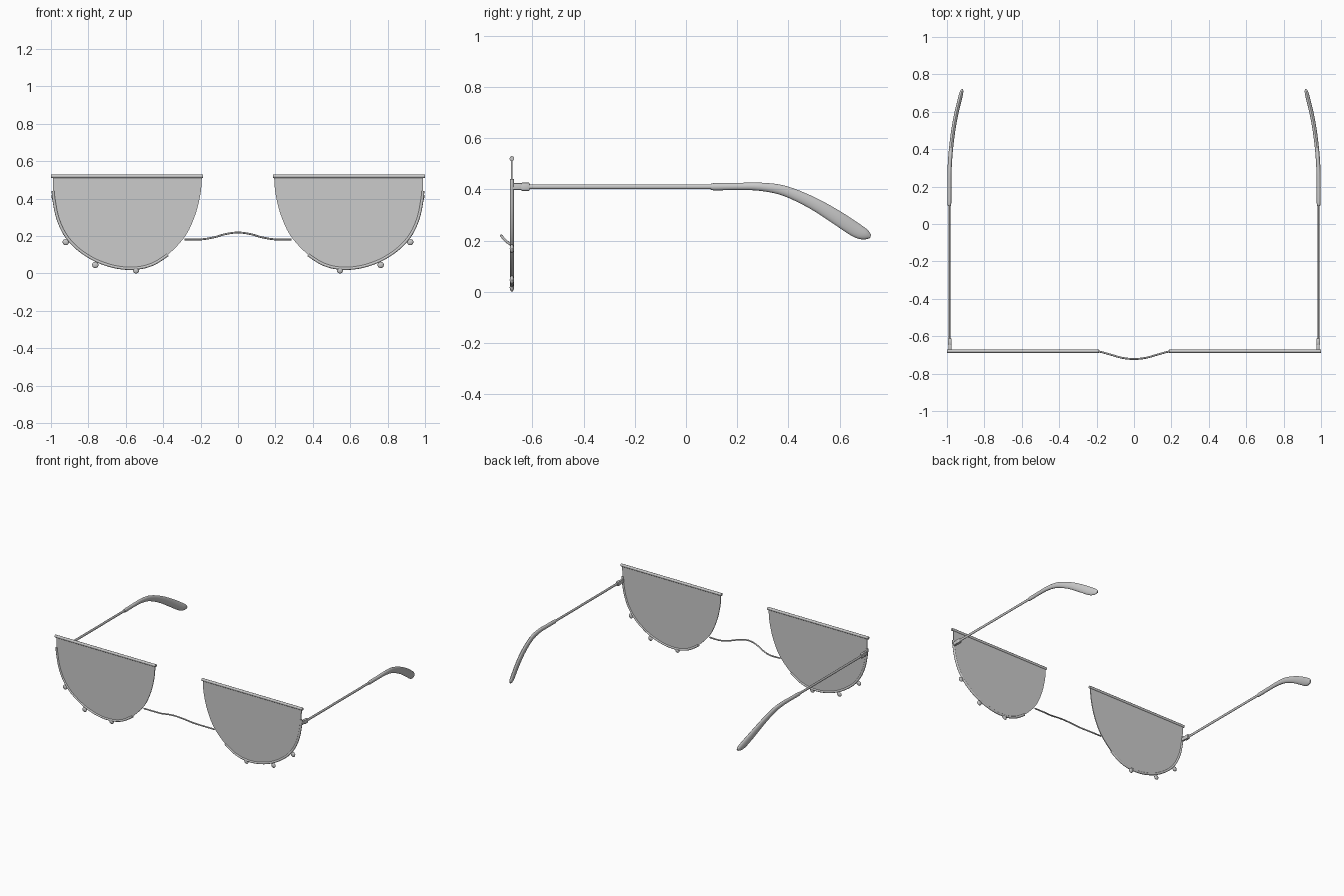
import bpy, bmesh, math
from mathutils import Vector

if "Cube" in bpy.data.objects:
    bpy.data.objects.remove(bpy.data.objects["Cube"])

FY = -0.68  # plane of the lenses


def smooth_path(pts, n=6):
    """Catmull-Rom through tuples of any length."""
    out = []
    for i in range(len(pts) - 1):
        p0, p1, p2 = pts[max(i - 1, 0)], pts[i], pts[i + 1]
        p3 = pts[min(i + 2, len(pts) - 1)]
        for k in range(n):
            t = k / n
            out.append(tuple(0.5 * (2 * b + (c - a) * t + (2 * a - 5 * b + 4 * c - d) * t * t
                             + (3 * b - a - 3 * c + d) * t ** 3)
                             for a, b, c, d in zip(p0, p1, p2, p3)))
    return out + [tuple(pts[-1])]


def finish(name, bm, mirror=True):
    bmesh.ops.recalc_face_normals(bm, faces=bm.faces)
    me = bpy.data.meshes.new(name)
    bm.to_mesh(me)
    bm.free()
    ob = bpy.data.objects.new(name, me)
    bpy.context.collection.objects.link(ob)
    bpy.ops.object.select_all(action='DESELECT')
    ob.select_set(True)
    bpy.context.view_layer.objects.active = ob
    bpy.ops.object.shade_smooth_by_angle(angle=math.radians(40))
    if mirror:
        ob.modifiers.new("mirror", 'MIRROR').use_mirror_merge = False
    return ob


def loft(name, path, ref, mirror=True, sides=12):
    """Elliptical tube; path rows are x, y, z, half width along ref, half width across."""
    bm = bmesh.new()
    rings = []
    pts = [Vector(p[:3]) for p in path]
    for i, p in enumerate(path):
        t = (pts[min(i + 1, len(pts) - 1)] - pts[max(i - 1, 0)]).normalized()
        v = t.cross(Vector(ref)).normalized()
        u = v.cross(t)
        rings.append([bm.verts.new(pts[i] + u * p[3] * math.cos(a) + v * p[4] * math.sin(a))
                      for a in (2 * math.pi * k / sides for k in range(sides))])
    for r, s in zip(rings, rings[1:]):
        for k in range(sides):
            bm.faces.new((r[k], r[(k + 1) % sides], s[(k + 1) % sides], s[k]))
    bm.faces.new(rings[0])
    bm.faces.new(rings[-1])
    return finish(name, bm, mirror)


def box(name, lo, hi, bevel=0.003):
    bm = bmesh.new()
    bmesh.ops.create_cube(bm, size=1)
    for v in bm.verts:
        v.co = Vector([(a + b) / 2 + c * (b - a) for a, b, c in zip(lo, hi, v.co)])
    bmesh.ops.bevel(bm, geom=bm.edges[:], offset=bevel, segments=2, affect='EDGES', profile=0.5)
    return finish(name, bm)


# Lens outlines: nose side, bottom, outer side
inner = [(0.193, 0.52), (0.2, 0.43), (0.228, 0.315), (0.282, 0.2), (0.375, 0.1)]
outer = [(0.375, 0.1), (0.455, 0.05), (0.545, 0.028), (0.65, 0.034), (0.76, 0.07),
         (0.86, 0.135), (0.925, 0.21), (0.965, 0.3), (0.985, 0.4), (0.988, 0.44)]
outline = smooth_path(inner + outer[1:] + [(0.99, 0.52)])

# Lens slabs
bm = bmesh.new()
face = bm.faces.new([bm.verts.new((x, FY - 0.003, z)) for x, z in outline])
ext = bmesh.ops.extrude_face_region(bm, geom=[face])
bmesh.ops.translate(bm, vec=(0, 0.006, 0),
                    verts=[g for g in ext["geom"] if isinstance(g, bmesh.types.BMVert)])
finish("lens", bm)

# Brow bars and partial lower rims
loft("brow_bar", [(0.186, FY, 0.52, 0.01, 0.009), (1.0, FY, 0.52, 0.01, 0.009)], (0, 0, 1))
loft("lower_rim", [(x, FY, z, 0.008, 0.008) for x, z in smooth_path(outer)], (0, 1, 0))

# Small beads along the rim
for i, (x, z) in enumerate([(0.545, 0.017), (0.763, 0.046), (0.921, 0.168)]):
    bm = bmesh.new()
    bmesh.ops.create_uvsphere(bm, u_segments=16, v_segments=10, radius=0.017)
    for v in bm.verts:
        v.co = Vector((v.co.x + x, v.co.y * 0.5 + FY, v.co.z + z))
    finish(f"rim_bead_{i + 1}", bm)

# Wire bridge
half = [(0.285, FY, 0.182), (0.2, FY, 0.182), (0.13, -0.697, 0.193),
        (0.065, -0.715, 0.211), (0, -0.722, 0.219)]
full = half + [(-x, y, z) for x, y, z in half[-2::-1]]
loft("bridge", [p + (0.005, 0.005) for p in smooth_path(full)], (0, 0, 1), mirror=False)

# Hinges
box("hinge_plate", (0.976, FY, 0.398), (0.992, -0.635, 0.424))
box("hinge_block", (0.975, -0.645, 0.394), (0.995, -0.61, 0.426), 0.005)

# Temple arms
loft("temple_arm", [(0.987, -0.63, 0.41, 0.009, 0.006), (0.987, 0.12, 0.41, 0.009, 0.006)], (0, 0, 1))

# Curved, flaring temple tips with rounded ends
tip = [(0.987, 0.097, 0.41, 0.010, 0.007), (0.987, 0.11, 0.41, 0.014, 0.010),
       (0.987, 0.2, 0.411, 0.014, 0.011), (0.986, 0.29, 0.41, 0.016, 0.011),
       (0.98, 0.385, 0.394, 0.020, 0.011), (0.967, 0.495, 0.346, 0.024, 0.011),
       (0.95, 0.59, 0.289, 0.028, 0.011), (0.932, 0.665, 0.24, 0.028, 0.011),
       (0.923, 0.7, 0.224, 0.021, 0.010), (0.918, 0.72, 0.217, 0.008, 0.005)]
loft("temple_tip", smooth_path(tip, 4), (0, 0, 1), sides=16)
